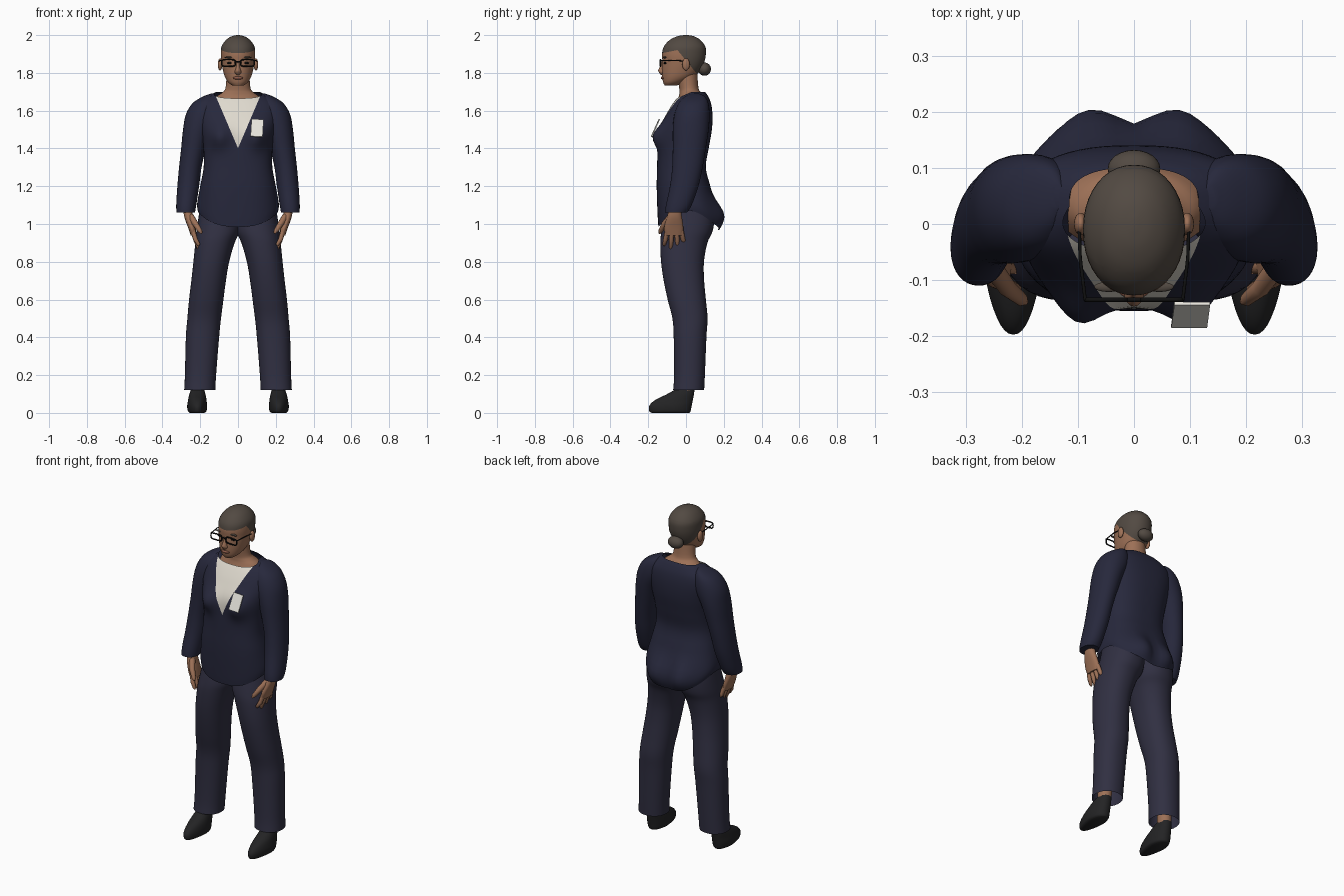
import bpy, bmesh, math
from mathutils import Vector

cube = bpy.data.objects.get("Cube")
if cube:
    bpy.data.objects.remove(cube, do_unlink=True)


def material(name, *rgb):
    mat = bpy.data.materials.new(name)
    mat.use_nodes = True
    mat.diffuse_color = (*rgb, 1)
    mat.node_tree.nodes["Principled BSDF"].inputs["Base Color"].default_value = (*rgb, 1)
    return mat


SKIN = material("brown skin", .34, .165, .095)
HAIR = material("dark hair", .085, .068, .055)
JACKET = material("navy jacket", .02, .021, .045)
TROUSERS = material("navy trousers", .03, .029, .054)
SHIRT = material("cream shirt", .74, .7, .62)
SHOE = material("black leather", .017, .017, .018)
FRAME = material("black frame", .005, .005, .005)
BADGE = material("white card", .8, .78, .72)
LIP = material("lip", .25, .1, .065)


def finish(name, bm, *mats):
    bmesh.ops.recalc_face_normals(bm, faces=bm.faces)
    mesh = bpy.data.meshes.new(name)
    bm.to_mesh(mesh)
    bm.free()
    for mat in mats:
        mesh.materials.append(mat)
    obj = bpy.data.objects.new(name, mesh)
    bpy.context.collection.objects.link(obj)
    return obj


def smooth_rows(rows, steps):
    """Catmull-Rom interpolation between cross-sections."""
    out = []
    for i in range(len(rows) - 1):
        a, b, c, d = (rows[max(0, min(len(rows) - 1, i + k))] for k in (-1, 0, 1, 2))
        for s in range(steps):
            t = s / steps
            out.append([q + t / 2 * (r - p + t * (2*p - 5*q + 4*r - w + t * (3*(q - r) + w - p)))
                        for p, q, r, w in zip(a, b, c, d)])
    return out + [rows[-1]]


def loft(rows, power=2.0, sides=32, steps=4, mirror=1, caps=(True, True)):
    """Skin horizontal superellipse sections given as (z, x0, x1, y0, y1)."""
    bm = bmesh.new()
    rings = []
    for z, x0, x1, y0, y1 in smooth_rows(rows, steps):
        ring = []
        for i in range(sides):
            c, s = (f(math.tau * i / sides) for f in (math.cos, math.sin))
            u, v = (math.copysign(abs(k) ** (2 / power), k) for k in (c, s))
            x = (x0 + x1) / 2 + u * (x1 - x0) / 2
            y = (y0 + y1) / 2 + v * (y1 - y0) / 2
            ring.append(bm.verts.new((x * mirror, y, z)))
        rings.append(ring)
    for low, high in zip(rings, rings[1:]):
        for i in range(sides):
            j = (i + 1) % sides
            bm.faces.new((low[i], low[j], high[j], high[i]))
    for ring, wanted in zip((rings[0], rings[-1]), caps):
        if wanted:
            bm.faces.new(ring)
    return bm


def sym(rows):
    return [(z, -h, h, y0, y1) for z, h, y0, y1 in rows]


def cut(bm, point, normal, clear=False):
    bmesh.ops.bisect_plane(bm, geom=bm.verts[:] + bm.edges[:] + bm.faces[:], plane_co=point,
                           plane_no=normal, clear_outer=clear)


def ball(name, centre, size, mat):
    bm = bmesh.new()
    bmesh.ops.create_uvsphere(bm, u_segments=24, v_segments=14, radius=1)
    bmesh.ops.scale(bm, vec=size, verts=bm.verts)
    bmesh.ops.translate(bm, vec=centre, verts=bm.verts)
    return finish(name, bm, mat)


def tube(name, points, radius, mat, cyclic=False, taper=None):
    """Round tube along a path, stored as a mesh."""
    curve = bpy.data.curves.new(name, "CURVE")
    curve.dimensions = "3D"
    curve.bevel_depth = radius
    curve.bevel_resolution = 3
    curve.use_fill_caps = True
    spline = curve.splines.new("POLY")
    spline.points.add(len(points) - 1)
    for i, co in enumerate(points):
        spline.points[i].co = (*co, 1)
        spline.points[i].radius = taper[i] if taper else 1
    spline.use_cyclic_u = cyclic
    temp = bpy.data.objects.new(name + " path", curve)
    bpy.context.collection.objects.link(temp)
    bpy.context.view_layer.update()
    mesh = bpy.data.meshes.new_from_object(temp.evaluated_get(bpy.context.evaluated_depsgraph_get()))
    bpy.data.objects.remove(temp, do_unlink=True)
    mesh.materials.clear()
    mesh.materials.append(mat)
    obj = bpy.data.objects.new(name, mesh)
    bpy.context.collection.objects.link(obj)


# Jacket body with bust, seat and curved hem, and a shirt cut into the V neck
bm = loft(sym([(1.07, .213, -.146, .165), (1.11, .216, -.15, .168), (1.2, .2, -.155, .13),
               (1.3, .182, -.153, .105), (1.4, .183, -.15, .12), (1.5, .198, -.142, .137),
               (1.58, .21, -.105, .14), (1.64, .2, -.068, .132), (1.68, .15, -.038, .115),
               (1.7, .115, -.02, .1)]), 2.5, 64, 5, caps=(False, False))
for v in bm.verts:
    x, y, z = v.co
    side = (y - .01) / .16
    fall = max(0, min(1, (1.22 - z) / .15))
    v.co.z -= fall * side ** 2 * (.09 if y < 0 else .11)
    if y < 0:
        v.co.y -= .04 * math.exp(-((abs(x) - .1) / .05) ** 2 - ((z - 1.46) / .06) ** 2)
    else:
        v.co.y += .042 * math.exp(-((abs(x) - .08) / .07) ** 2 - ((v.co.z - 1.05) / .08) ** 2)
cut(bm, (0, -.05, 1.665), (0, -.43, 1), clear=True)
cut(bm, (0, -.02, 0), (0, 1, 0))
for s in (1, -1):
    cut(bm, (s * .008, 0, 1.42), (s, 0, -.428))
for f in bm.faces:
    c = f.calc_center_median()
    f.material_index = int(c.y < -.02 and abs(c.x) < .008 + .428 * (c.z - 1.42))
finish("jacket_body", bm, JACKET, SHIRT)

# Neck and upper chest
finish("neck", loft(sym([(1.64, .14, -.05, .11), (1.675, .113, -.038, .097), (1.695, .085, -.035, .08),
                         (1.72, .066, -.036, .066), (1.8, .06, -.05, .06)])), SKIN)

# Head with the hair separated along the hairline
bm = loft(sym([(1.732, .028, -.112, -.05), (1.75, .052, -.121, -.01), (1.78, .07, -.126, .045),
               (1.82, .081, -.127, .08), (1.86, .088, -.125, .098), (1.9, .091, -.127, .105),
               (1.94, .087, -.117, .102), (1.975, .063, -.085, .075), (1.994, .033, -.045, .042),
               (2, .005, -.01, .01)]), 2.1, 40)
front_line, back_line = Vector((0, -.2, 1)), Vector((0, .11, .09))
brow, temple = Vector((0, -.125, 1.905)), Vector((0, -.02, 1.89))
cut(bm, brow, front_line)
cut(bm, temple, back_line)
for f in bm.faces:
    c = f.calc_center_median()
    f.material_index = int((c - brow).dot(front_line) > 0 or (c - temple).dot(back_line) > 0)
finish("head", bm, SKIN, HAIR)
ball("hair_bun", (0, .098, 1.82), (.047, .034, .035), HAIR)

# Face
finish("nose", loft(sym([(1.79, .008, -.134, -.1), (1.802, .018, -.143, -.1), (1.815, .015, -.147, -.1),
                         (1.84, .009, -.135, -.1), (1.87, .008, -.125, -.1)]), sides=16), SKIN)
ball("lips", (0, -.119, 1.773), (.027, .014, .009), LIP)

# Glasses
tube("glasses_bridge", [(-.016, -.135, 1.86), (.016, -.135, 1.86)], .004, FRAME)

for s, side in ((1, "left"), (-1, "right")):
    ball(side + "_ear", (s * .095, .0, 1.845), (.012, .02, .032), SKIN)
    ball(side + "_eye", (s * .042, -.11, 1.852), (.016, .008, .006), FRAME)
    ball(side + "_eyebrow", (s * .045, -.112, 1.882), (.026, .009, .005), HAIR)
    rim = []
    for i in range(24):
        u, v = (math.copysign(abs(f(math.tau * i / 24)) ** .5, f(math.tau * i / 24))
                for f in (math.cos, math.sin))
        rim.append((s * (.05 + u * .036), -.135, 1.853 + v * .018))
    tube(side + "_lens_rim", rim, .004, FRAME, cyclic=True)
    tube(side + "_temple", [(s * .087, -.135, 1.865), (s * .096, -.06, 1.866), (s * .098, .01, 1.862)],
         .003, FRAME)

    # Sleeve from shoulder to cuff
    sleeve = [(1.06, .228, .325, -.11, .005), (1.1, .221, .327, -.106, .03), (1.2, .206, .321, -.085, .066),
              (1.3, .193, .312, -.073, .088), (1.4, .17, .301, -.07, .105), (1.5, .14, .291, -.07, .12),
              (1.58, .1, .276, -.062, .125), (1.64, .1, .24, -.04, .118), (1.675, .118, .185, -.005, .1),
              (1.69, .125, .145, .03, .07)]
    finish(side + "_sleeve", loft(sleeve, 2.1, mirror=s), JACKET)

    # Hand with splayed fingers
    palm = [(.94, .218, .25, -.11, -.018), (.98, .225, .264, -.116, -.014),
            (1.04, .238, .285, -.1, -.022), (1.09, .245, .29, -.085, -.03)]
    finish(side + "_palm", loft(palm, 2.3, 20, mirror=s), SKIN)
    for i, drop in enumerate((.885, .866, .868, .893)):
        y = -.1 + i * .025
        tip = y - .016 + i * .011
        tube(f"{side}_finger_{i}", [(s * .238, y, .965), (s * .226, (y + tip) / 2, .92),
                                    (s * .209, tip, drop + .007), (s * .207, tip, drop)],
             .0125, SKIN, taper=(1, 1, .75, .3))
    tube(side + "_thumb", [(s * .25, -.08, 1.04), (s * .225, -.115, 1), (s * .2, -.135, .962),
                           (s * .193, -.14, .95)], .016, SKIN, taper=(1.1, 1, .75, .3))

    # Trouser leg
    leg = [(.12, .12, .285, -.068, .096), (.2, .116, .281, -.063, .1), (.4, .1, .276, -.065, .108),
           (.5, .09, .268, -.072, .114), (.6, .077, .259, -.097, .105), (.7, .064, .247, -.118, .096),
           (.8, .047, .236, -.132, .095), (.9, .018, .226, -.136, .113), (.96, -.008, .22, -.13, .14),
           (1.03, -.01, .21, -.115, .15), (1.1, 0, .2, -.1, .14)]
    finish(side + "_trouser_leg", loft(leg, 2.2, 40, mirror=s, caps=(False, True)), TROUSERS)

    # Ankle and shoe
    finish(side + "_ankle", loft([(.09, .18, .25, -.04, .04), (.3, .16, .25, -.03, .06)], mirror=s), SKIN)
    shoe = [(.003, .178, .255, -.182, .018), (.012, .166, .266, -.194, .024), (.04, .163, .27, -.195, .03),
            (.07, .166, .265, -.165, .036), (.1, .172, .258, -.105, .042), (.125, .178, .25, -.06, .045)]
    bm = loft(shoe, 2.3, mirror=s)
    for v in bm.verts:
        toe = max(0, -.06 - v.co.y)
        v.co.x += (s * .212 - v.co.x) * toe * 2.5
    bmesh.ops.translate(bm, vec=(0, 0, -.003), verts=bm.verts)
    finish(side + "_shoe", bm, SHOE)

# Name card on the chest
bm = bmesh.new()
bmesh.ops.create_cube(bm, size=1)
bmesh.ops.scale(bm, vec=(.064, .006, .1), verts=bm.verts)
card = finish("chest_card", bm, BADGE)
card.location = (.101, -.162, 1.508)
card.rotation_euler = (-.42, .06, 0)

# Smooth shading with crisp edges
for obj in bpy.context.collection.objects:
    if obj.type == "MESH":
        obj.select_set(True)
        bpy.context.view_layer.objects.active = obj
bpy.ops.object.shade_smooth_by_angle(angle=math.radians(50))
